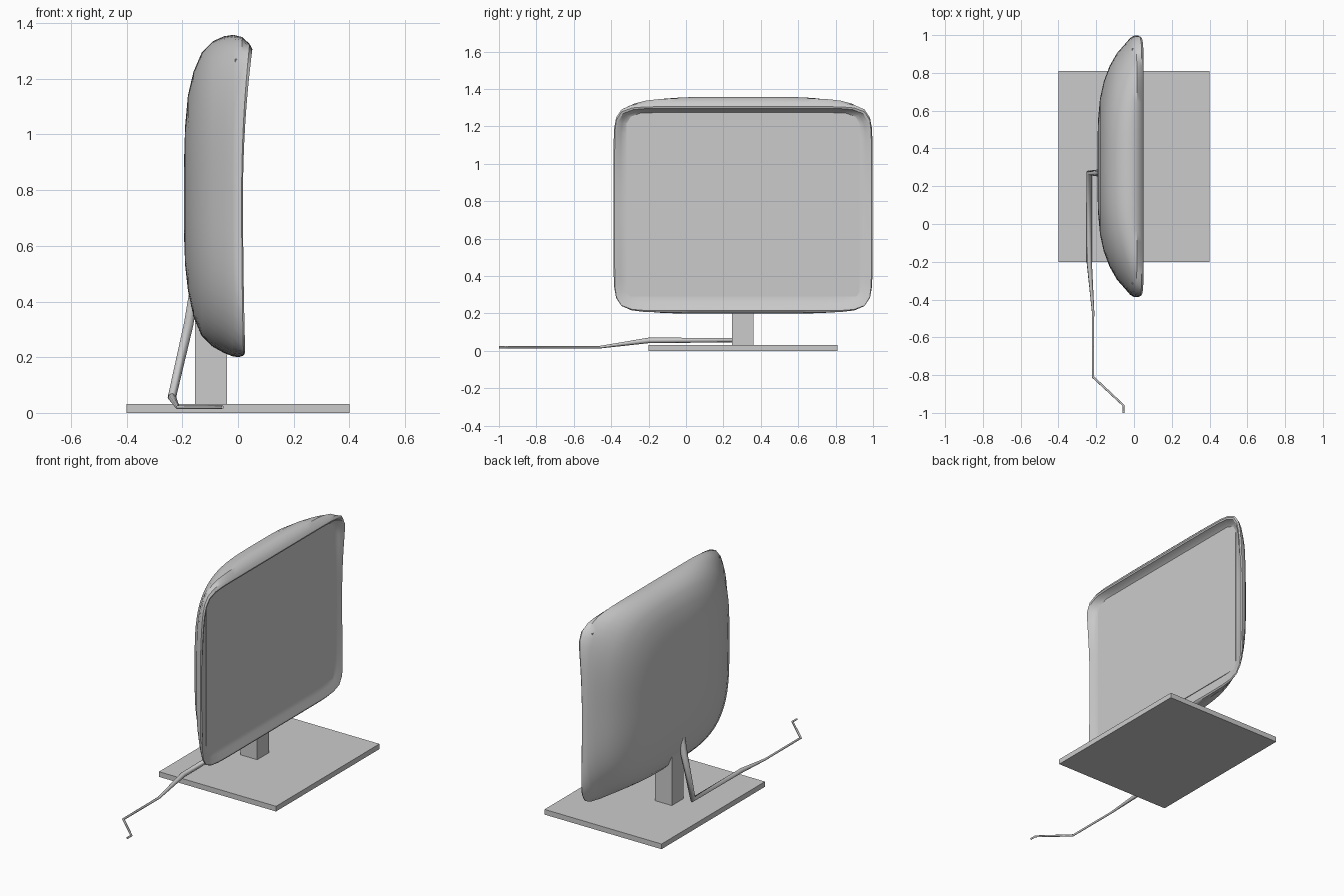
import bpy, bmesh, math
from mathutils import Vector

if "Cube" in bpy.data.objects:
    bpy.data.objects.remove(bpy.data.objects["Cube"])

YC = 0.305  # centre of the monitor across its width


def box(name, lo, hi):
    lo, hi = Vector(lo), Vector(hi)
    bpy.ops.mesh.primitive_cube_add(size=1, location=(lo + hi) / 2)
    ob = bpy.context.object
    ob.name = name
    ob.scale = hi - lo
    bpy.ops.object.transform_apply(location=False, rotation=False, scale=True)
    return ob


def flare(z):
    # the rim leans forward towards the top and slightly at the bottom
    t = (z - 0.78) / 0.53
    return (0.034 if t > 0 else 0.007) * t * t


# Housing: squarish rings lofted from the domed back to the recessed screen
# x, half width, bottom, top, squareness, flare weight
RINGS = [
    (-0.194, 0.12, 0.64, 0.90, 2.5, 0),
    (-0.190, 0.25, 0.53, 1.03, 2.5, 0),
    (-0.180, 0.36, 0.44, 1.14, 2.8, 0),
    (-0.160, 0.45, 0.345, 1.225, 3, 0),
    (-0.130, 0.53, 0.275, 1.295, 3.3, 0),
    (-0.090, 0.60, 0.237, 1.335, 3.7, 0),
    (-0.050, 0.645, 0.215, 1.353, 4.2, 0),
    (-0.020, 0.68, 0.203, 1.358, 5, 0.1),
    (0.000, 0.692, 0.200, 1.350, 7, 0.4),
    (0.013, 0.692, 0.206, 1.325, 11, 0.8),
    (0.018, 0.686, 0.215, 1.306, 13, 1),
    (0.016, 0.676, 0.226, 1.297, 13, 1),
    (0.008, 0.655, 0.255, 1.288, 13, 0.4),
    (0.004, 0.625, 0.290, 1.275, 13, 0),
]
N = 96
bm = bmesh.new()
loops = []
for x, hw, zb, zt, n, w in RINGS:
    loop = []
    for i in range(N):
        a = 2 * math.pi * i / N
        c, s = math.cos(a), math.sin(a)
        r = (abs(c) ** n + abs(s) ** n) ** (-1 / n)
        z = (zb + zt) / 2 + (zt - zb) / 2 * r * s
        loop.append(bm.verts.new((x + w * flare(z), YC + hw * r * c, z)))
    loops.append(loop)
for a, b in zip(loops, loops[1:]):
    for i in range(N):
        j = (i + 1) % N
        bm.faces.new((a[i], a[j], b[j], b[i]))
bm.faces.new(loops[0])
bm.faces.new(loops[-1])
bmesh.ops.recalc_face_normals(bm, faces=bm.faces)
me = bpy.data.meshes.new("monitor_housing")
bm.to_mesh(me)
bm.free()
housing = bpy.data.objects.new("monitor_housing", me)
bpy.context.collection.objects.link(housing)
bpy.context.view_layer.objects.active = housing
housing.select_set(True)
bpy.ops.object.shade_smooth_by_angle(angle=math.radians(35))

# Screen panel, stand and base plate
box("screen", (-0.01, -0.318, 0.29), (0.008, 0.928, 1.272))
box("stand_post", (-0.155, 0.245, 0.03), (-0.04, 0.36, 0.34))
box("base_plate", (-0.4, -0.2, 0), (0.4, 0.81, 0.032))

# Cable: tapered polyline from the back of the housing to the plug end
PATH = [
    (-0.155, 0.27, 0.46, 0.018), (-0.177, 0.27, 0.32, 0.020),
    (-0.237, 0.27, 0.058, 0.017), (-0.237, -0.20, 0.056, 0.015),
    (-0.217, -0.46, 0.020, 0.007), (-0.217, -0.81, 0.020, 0.007),
    (-0.056, -0.96, 0.020, 0.006), (-0.056, -1.0, 0.020, 0.006),
]
cu = bpy.data.curves.new("cable", 'CURVE')
cu.dimensions = '3D'
cu.bevel_depth = 1
cu.bevel_resolution = 1
cu.use_fill_caps = True
sp = cu.splines.new('POLY')
sp.points.add(len(PATH) - 1)
for p, (x, y, z, r) in zip(sp.points, PATH):
    p.co = (x, y, z, 1)
    p.radius = r
cable = bpy.data.objects.new("cable", cu)
bpy.context.collection.objects.link(cable)
bpy.ops.object.select_all(action='DESELECT')
bpy.context.view_layer.objects.active = cable
cable.select_set(True)
bpy.ops.object.convert(target='MESH')
